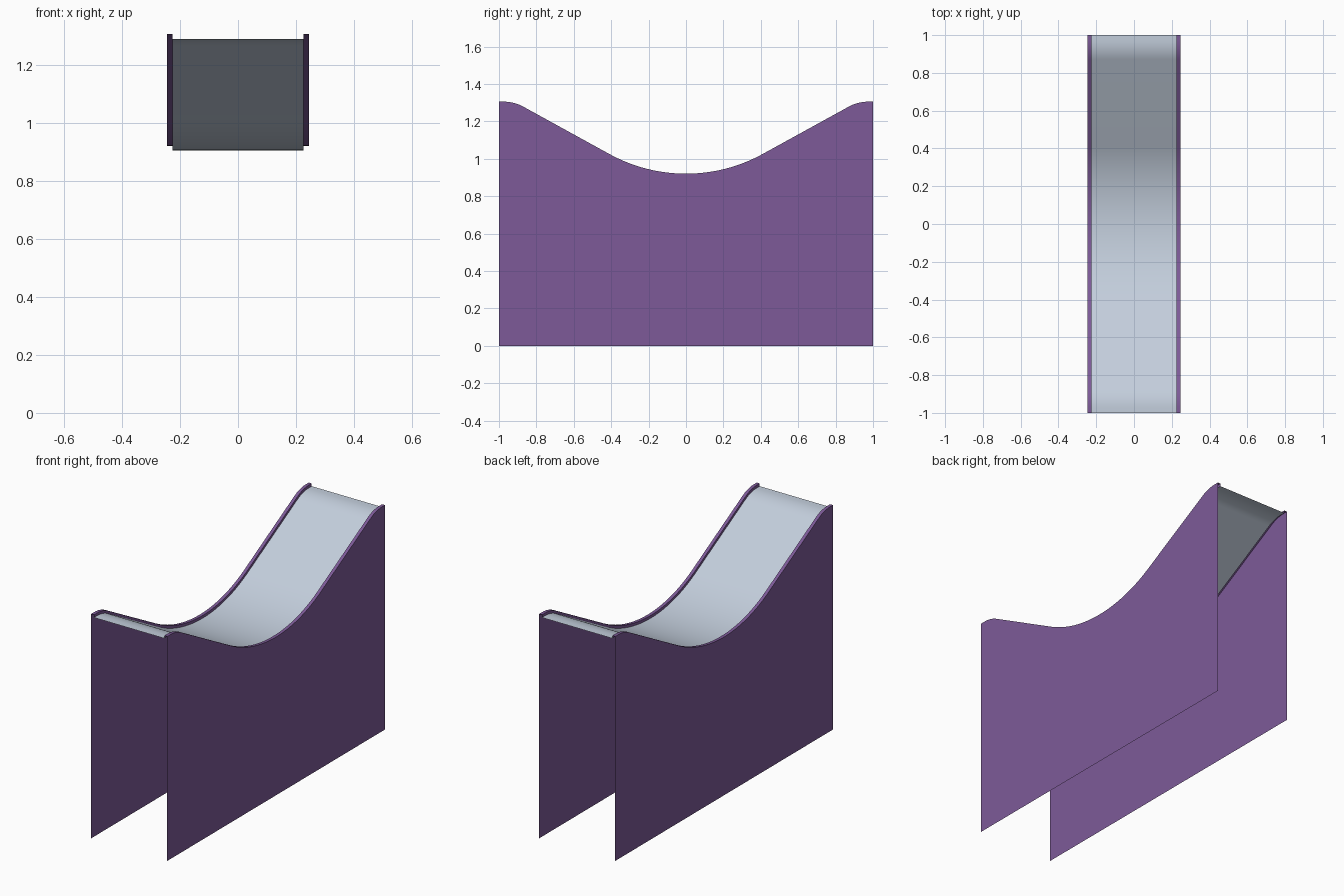
import bpy, math

if "Cube" in bpy.data.objects:
    bpy.data.objects.remove(bpy.data.objects["Cube"])

OUTER, INNER, DROP = 0.245, 0.226, 0.016   # rail outside, rail inside, bed depth


def material(name, rgb):
    m = bpy.data.materials.new(name)
    m.diffuse_color = (*rgb, 1)
    m.use_nodes = True
    m.node_tree.nodes["Principled BSDF"].inputs["Base Color"].default_value = m.diffuse_color
    return m


purple = material("purple", (0.205, 0.102, 0.314))
steel = material("pale_steel", (0.546, 0.617, 0.716))


def half_profile():
    """Dip arc, straight slope, crest arc, level end (y >= 0)."""
    a = math.atan(0.55)
    r_dip, r_top, low, high = 0.85, 0.21, 0.92, 1.305
    pts = [(r_dip * math.sin(a * i / 14), low + r_dip * (1 - math.cos(a * i / 14)))
           for i in range(15)]
    y0, z0 = pts[-1]
    z1 = high - r_top * (1 - math.cos(a))
    y1 = y0 + (z1 - z0) / math.tan(a)
    yc = y1 + r_top * math.sin(a)
    for i in range(9):
        t = a * (1 - i / 8)
        pts.append((yc - r_top * math.sin(t), high - r_top * (1 - math.cos(t))))
    pts.append((1.0, high))
    return pts


half = half_profile()
profile = [(-y, z) for y, z in reversed(half[1:])] + half


def loft(name, section, mat):
    """Sweep section(z) -> [(x, z), ...] along the profile as an open sheet."""
    verts, faces = [], []
    n = len(section(1))
    for y, z in profile:
        verts += [(x, y, h) for x, h in section(z)]
    for i in range(len(profile) - 1):
        for j in range(n - 1):
            a = i * n + j
            faces.append((a, a + n, a + n + 1, a + 1))
    me = bpy.data.meshes.new(name)
    me.from_pydata(verts, [], faces)
    me.materials.append(mat)
    ob = bpy.data.objects.new(name, me)
    bpy.context.collection.objects.link(ob)
    bpy.context.view_layer.objects.active = ob
    ob.select_set(True)
    bpy.ops.object.shade_smooth_by_angle(angle=math.radians(30))
    ob.select_set(False)
    return ob


# Curved bed between the rails (normals up)
loft("slide_bed", lambda z: [(INNER, z - DROP), (-INNER, z - DROP)], steel)

# Sheet side panels with a narrow rolled lip on top
loft("right_panel", lambda z: [(OUTER, 0), (OUTER, z), (INNER, z), (INNER, z - DROP)], purple)
loft("left_panel", lambda z: [(-INNER, z - DROP), (-INNER, z), (-OUTER, z), (-OUTER, 0)], purple)
